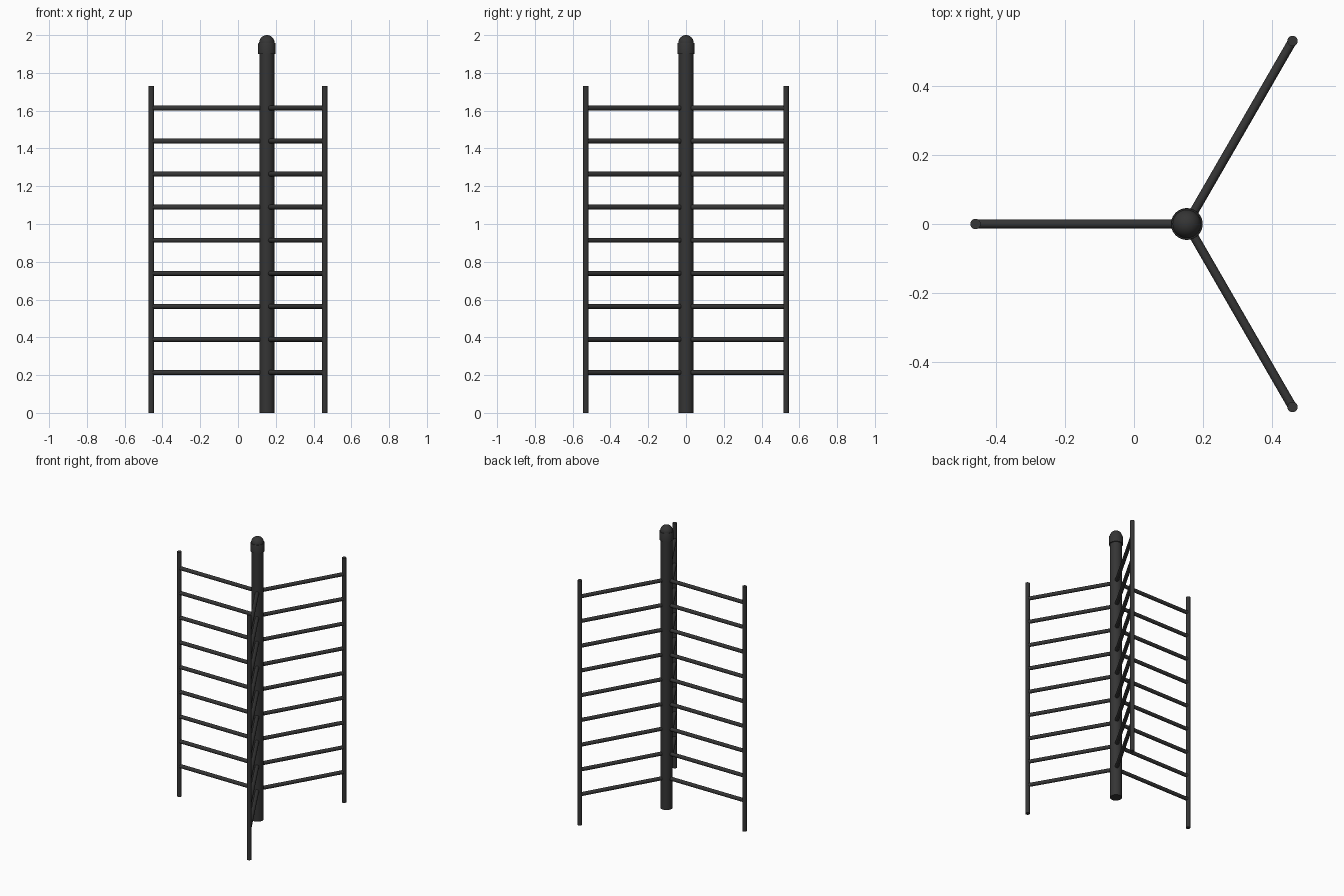
import bpy, bmesh
from math import sin, cos, pi, radians
from mathutils import Vector

if "Cube" in bpy.data.objects:
    bpy.data.objects.remove(bpy.data.objects["Cube"])

HUB = Vector((0.153, 0, 0))   # centre of main pole
REACH = 0.612                 # pole to outer post
BLACK = bpy.data.materials.new("black_metal")
BLACK.diffuse_color = (0.035, 0.035, 0.035, 1)
BLACK.use_nodes = True
BLACK.node_tree.nodes["Principled BSDF"].inputs["Base Color"].default_value = BLACK.diffuse_color


def finish(obj):
    obj.data.materials.append(BLACK)
    bpy.ops.object.select_all(action='DESELECT')
    obj.select_set(True)
    bpy.context.view_layer.objects.active = obj
    bpy.ops.object.shade_smooth_by_angle(angle=radians(35))


def rod(name, a, b, r, sides=24):
    """Closed cylinder between two points."""
    d = b - a
    bpy.ops.mesh.primitive_cylinder_add(vertices=sides, radius=r, depth=d.length,
                                        location=(a + b) / 2,
                                        rotation=d.to_track_quat('Z', 'Y').to_euler())
    obj = bpy.context.object
    obj.name = name
    finish(obj)


def lathe(name, profile, center, steps=40):
    """Spin an (r, z) profile around the vertical axis."""
    bm = bmesh.new()
    vs = [bm.verts.new((r, 0, z)) for r, z in profile]
    edges = [bm.edges.new(p) for p in zip(vs, vs[1:])]
    bmesh.ops.spin(bm, geom=vs + edges, cent=(0, 0, 0), axis=(0, 0, 1),
                   angle=2 * pi, steps=steps)
    bmesh.ops.remove_doubles(bm, verts=bm.verts, dist=1e-5)
    bmesh.ops.recalc_face_normals(bm, faces=bm.faces)
    mesh = bpy.data.meshes.new(name)
    bm.to_mesh(mesh)
    bm.free()
    obj = bpy.data.objects.new(name, mesh)
    obj.location = center
    bpy.context.collection.objects.link(obj)
    finish(obj)


def up(z):
    return Vector((0, 0, z))


# Main pole
rod("main_pole", HUB, HUB + up(1.95), 0.039, 40)

# Cap: collar with a domed top
dome = [(0.041 * cos(i * pi / 20), 1.958 + 0.042 * sin(i * pi / 20)) for i in range(10)]
lathe("pole_cap", [(0, 1.9), (0.046, 1.9), (0.046, 1.955), (0.0445, 1.958)]
      + dome + [(0, 2.0)], HUB)

# Three wings: outer post plus nine rungs
for w, ang in enumerate((60, 180, 300), 1):
    d = Vector((cos(radians(ang)), sin(radians(ang)), 0))
    foot = HUB + d * REACH
    rod(f"outer_post_{w}", foot, foot + up(1.73), 0.0148)
    for i in range(9):
        z = up(0.214 + i * 0.175)
        rod(f"rung_{w}_{i + 1}", HUB + d * 0.03 + z, foot + z, 0.013)
